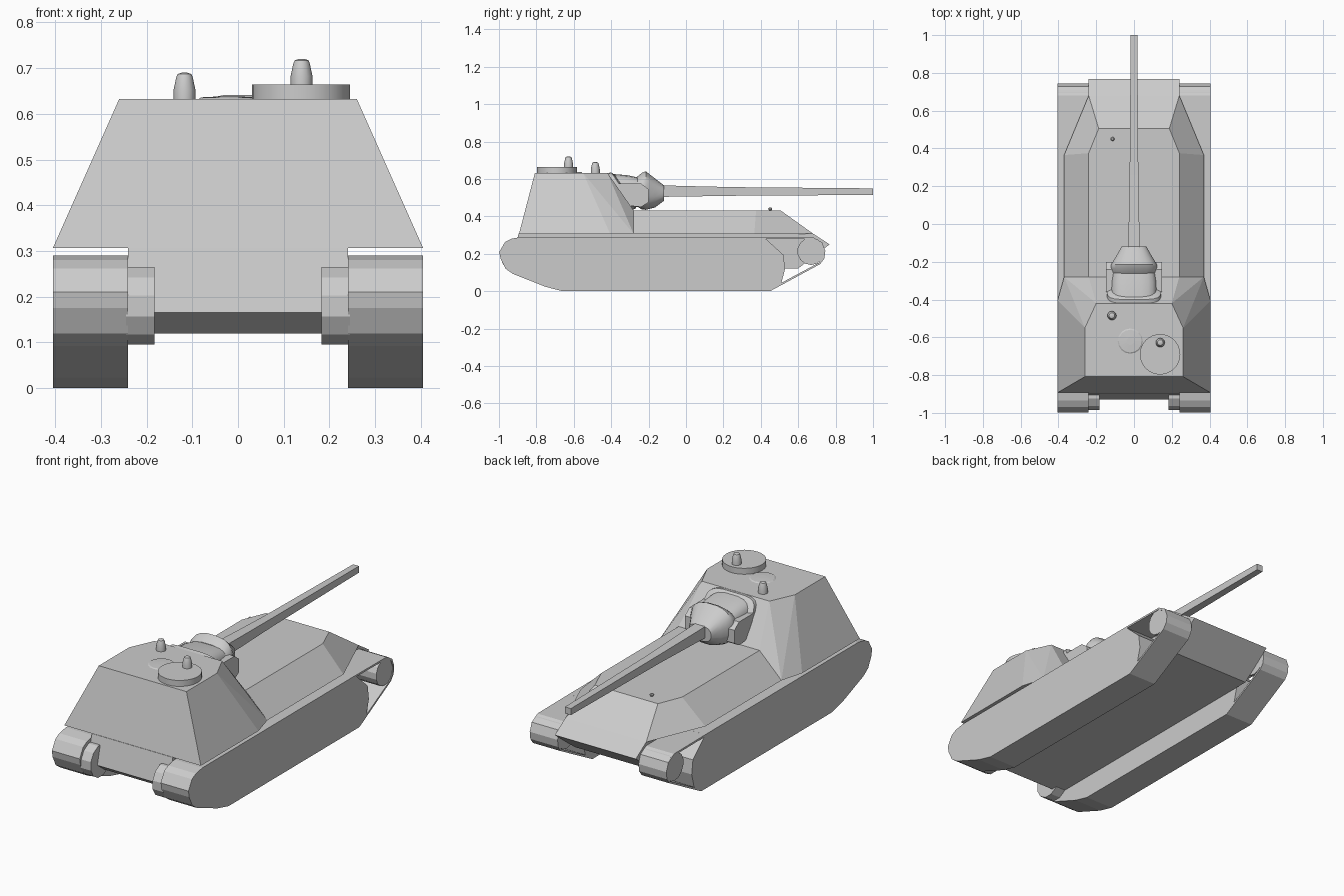
import bpy, bmesh, math
from mathutils import Vector, Matrix

if "Cube" in bpy.data.objects:
    bpy.data.objects.remove(bpy.data.objects["Cube"])


def finish(bm, name, smooth=None):
    bmesh.ops.recalc_face_normals(bm, faces=bm.faces)
    me = bpy.data.meshes.new(name)
    bm.to_mesh(me)
    bm.free()
    ob = bpy.data.objects.new(name, me)
    bpy.context.collection.objects.link(ob)
    if smooth:
        bpy.ops.object.select_all(action='DESELECT')
        bpy.context.view_layer.objects.active = ob
        ob.select_set(True)
        bpy.ops.object.shade_smooth_by_angle(angle=math.radians(smooth))
    return ob


def prism(name, profile, x0, x1):
    """Extrude a (y, z) profile along x."""
    bm = bmesh.new()
    face = bm.faces.new([bm.verts.new((x0, y, z)) for y, z in profile])
    ext = bmesh.ops.extrude_face_region(bm, geom=[face])
    vs = [v for v in ext['geom'] if isinstance(v, bmesh.types.BMVert)]
    bmesh.ops.translate(bm, verts=vs, vec=(x1 - x0, 0, 0))
    return finish(bm, name)


def hull(name, half_points):
    """Convex solid from points mirrored over x."""
    bm = bmesh.new()
    for x, y, z in half_points:
        bm.verts.new((x, y, z))
        bm.verts.new((-x, y, z))
    bmesh.ops.convex_hull(bm, input=bm.verts)
    bmesh.ops.dissolve_limit(bm, angle_limit=math.radians(2), verts=bm.verts, edges=bm.edges)
    return finish(bm, name)


def loft(name, rings, smooth=None):
    """Skin a list of equal-length point rings and cap the ends."""
    bm = bmesh.new()
    rs = [[bm.verts.new(p) for p in r] for r in rings]
    n = len(rs[0])
    for a, b in zip(rs, rs[1:]):
        for i in range(n):
            j = (i + 1) % n
            bm.faces.new((a[i], a[j], b[j], b[i]))
    bm.faces.new(rs[0])
    bm.faces.new(rs[-1])
    return finish(bm, name, smooth)


def lathe(name, x, y, steps, n=12, smooth=None):
    """Upright turned part; steps are (radius, z)."""
    return loft(name, [[(x + r * math.cos(2 * math.pi * i / n), y + r * math.sin(2 * math.pi * i / n), z)
                        for i in range(n)] for r, z in steps], smooth)


def wheel(name, x0, x1, y, z, r, n=14):
    prism(name, [(y + r * math.cos(2 * math.pi * (i + .5) / n), z + r * math.sin(2 * math.pi * (i + .5) / n))
                 for i in range(n)], x0, x1)


def rounded(y, w, z0, z1, n=20, p=0.6, lean=0.0):
    """Superellipse ring facing along y; lean shifts the top backwards."""
    pts = []
    for i in range(n):
        a = 2 * math.pi * (i + .5) / n
        c, s = math.cos(a), math.sin(a)
        u = math.copysign(abs(c) ** p, c)
        v = math.copysign(abs(s) ** p, s)
        pts.append((w * u, y - lean * v, (z0 + z1) / 2 + (z1 - z0) / 2 * v))
    return pts


# Lower hull tub between the tracks
prism('hull_tub', [(-.895, .307), (-.93, .165), (-.87, .12), (.6, .122), (.768, .25), (.68, .307)], -.24, .24)

# Upper hull with sloped sides and glacis
hull('upper_hull', [(.24, -.4, .432), (.24, .375, .432), (.187, .505, .432),
                    (.37, -.4, .306), (.37, .365, .306), (.24, .68, .307)])

# Fighting compartment at the rear
hull('casemate', [(.26, -.808, .632), (.26, -.55, .632), (.2, -.42, .632),
                  (.405, -.893, .306), (.405, -.405, .306), (.37, -.28, .306),
                  (.24, -.28, .432)])

# Running gear on both sides
body = [(-.66, 0), (-.75, .023), (-.925, .092), (-.965, .12), (-.992, .175), (-.998, .21), (-.968, .262),
        (-.935, .28), (-.88, .29), (.415, .29), (.52, .195), (.53, .12), (.51, .045), (.45, 0)]
outer = [(.40, .29), (.68, .288), (.728, .26), (.745, .215), (.74, .175), (.718, .145), (.45, 0)]
inner = [(.45, .012), (.712, .153), (.73, .18), (.735, .215), (.718, .254), (.675, .278), (.40, .28)]
for side, s in (('left', -1), ('right', 1)):
    prism('track_' + side, body, s * .24, s * .405)
    prism('front_track_band_' + side, outer + inner, s * .24, s * .405)
    wheel('sprocket_' + side, s * .24, s * .402, .668, .213, .073)
    wheel('idler_hub_' + side, s * .183, s * .245, -.9, .18, .088, 12)

# Commander's cupola and periscopes
lathe('cupola', .138, -.69, [(.107, .63), (.107, .664)], 32, 40)
for name, x, y, z in (('cupola_periscope', .139, -.628, .662), ('roof_periscope', -.117, -.485, .632)):
    lathe(name, x, y, [(.024, z - .005), (.024, z + .02), (.018, z + .048), (.015, z + .055), (.006, z + .058)], 12, 35)
lathe('roof_hatch', -.02, -.62, [(.07, .63), (.06, .636), (.02, .638)], 16)

# Gun mount: frame on the sloped front plate, housing, collar, nose
loft('mount_frame', [rounded(-.365, .145, .43, .63, p=.45, lean=.065),
                     rounded(-.335, .145, .44, .635, p=.45, lean=.065),
                     rounded(-.325, .125, .455, .625, p=.45, lean=.06)], 35)
loft('gun_housing', [rounded(-.40, .122, .45, .628), rounded(-.31, .122, .445, .62),
                     rounded(-.255, .115, .45, .608), rounded(-.20, .105, .455, .60)], 35)
loft('mantlet', [rounded(-.262, .118, .452, .612, p=.75), rounded(-.235, .125, .435, .634, p=.75),
                 rounded(-.215, .122, .434, .642, p=.75), rounded(-.19, .108, .44, .622, p=.75),
                 rounded(-.165, .092, .447, .603, p=.75), rounded(-.118, .066, .483, .566, p=.75)], 35)
for side, s in (('left', -1), ('right', 1)):
    prism('mount_cheek_' + side, [(-.34, .46), (-.24, .45), (-.2, .475), (-.2, .545), (-.24, .575), (-.36, .575)],
          s * .09, s * .147)

# Square tapered barrel
loft('barrel', [[(sx * h, y, c + sz * h) for sx, sz in ((-1, -1), (1, -1), (1, 1), (-1, 1))]
                for y, h, c in ((-.14, .031, .535), (.0, .028, .534), (.26, .023, .533), (1.0, .0175, .532))])

# Small lamp on the front deck
lathe('deck_lamp', -.113, .45, [(.006, .43), (.011, .44), (.006, .447)], 8)
